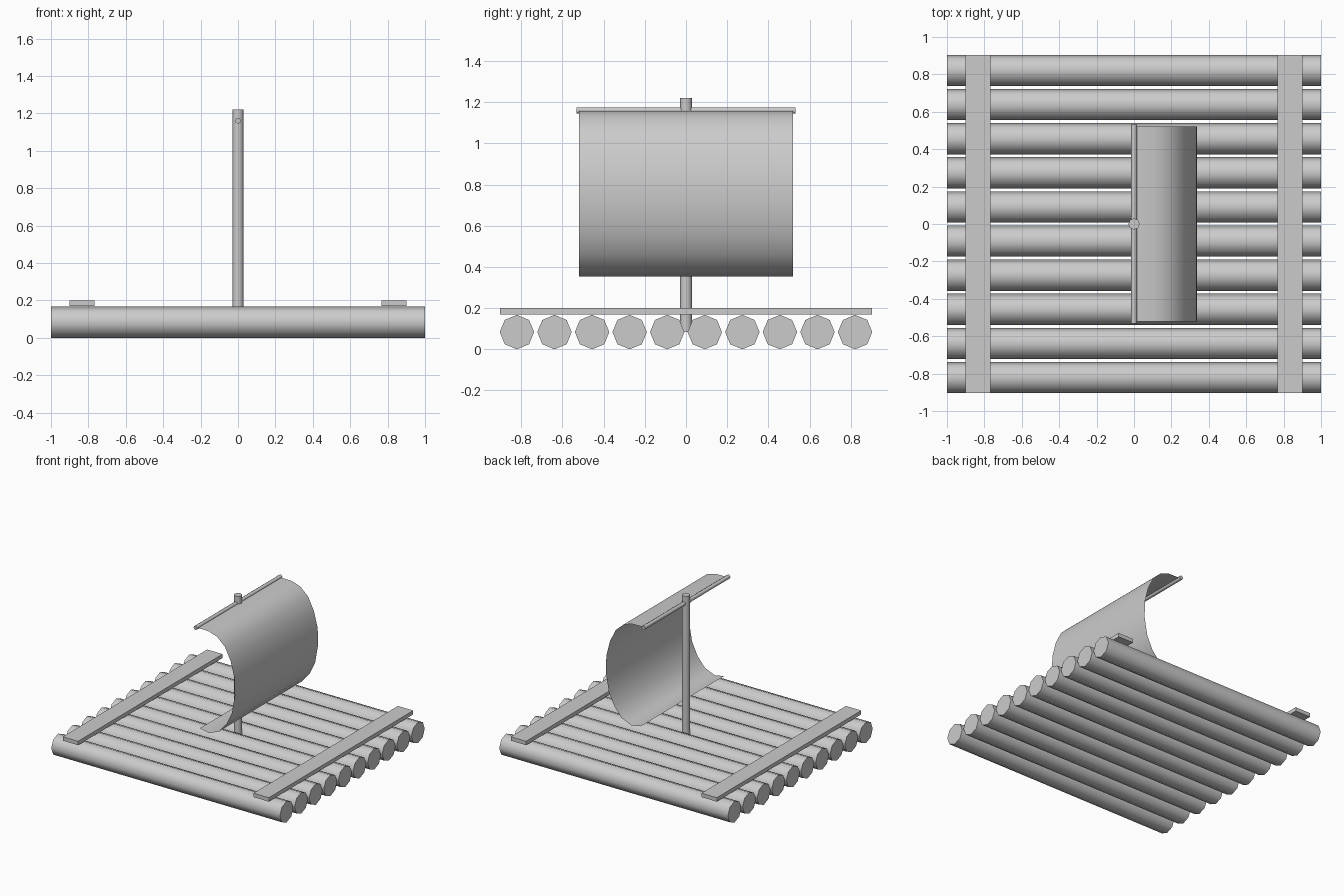
import bpy, bmesh, math

if "Cube" in bpy.data.objects:
    bpy.data.objects.remove(bpy.data.objects["Cube"])

mat = bpy.data.materials.new("plain grey")
mat.diffuse_color = (0.6, 0.6, 0.6, 1)
mat.use_nodes = True
mat.node_tree.nodes["Principled BSDF"].inputs["Base Color"].default_value = mat.diffuse_color


def finish(name, smooth=True):
    ob = bpy.context.object
    ob.name = name
    ob.data.materials.append(mat)
    if smooth:
        bpy.ops.object.shade_smooth_by_angle(angle=math.radians(60))
    return ob


def rod(name, radius, length, centre, rotation=(0, 0, 0)):
    bpy.ops.mesh.primitive_cylinder_add(vertices=8, radius=radius, depth=length,
                                        location=centre, rotation=rotation)
    return finish(name)


# Deck of ten octagonal logs running along x
LOGS, SPACING, R = 10, 0.1825, 0.0835
for i in range(LOGS):
    y = (i - (LOGS - 1) / 2) * SPACING
    rod(f"deck_log_{i + 1}", R, 2.0, (0, y, R), (0, math.pi / 2, 0))

# Two cross planks on top of the logs
for side, label in ((-1, "left"), (1, "right")):
    bpy.ops.mesh.primitive_cube_add(size=1, location=(side * 0.834, 0, 0.185))
    bpy.context.object.scale = (0.134, 1.805, 0.031)
    bpy.ops.object.transform_apply(location=False, rotation=False, scale=True)
    finish(f"{label}_cross_plank", smooth=False)

# Mast and the yard that carries the sail
rod("mast", 0.03, 1.135, (0, 0, 0.6525))
rod("sail_yard", 0.0155, 1.065, (0, 0, 1.16), (math.pi / 2, 0, 0))

# Billowing sail: a thin sheet swept along y from its side profile
profile = [(0.0, 1.16), (0.107, 1.158), (0.182, 1.134), (0.25, 1.072), (0.3, 0.973),
           (0.333, 0.845), (0.336, 0.71), (0.311, 0.567), (0.262, 0.465),
           (0.198, 0.39), (0.112, 0.354), (0.03, 0.37)]
bm = bmesh.new()
rows = [[bm.verts.new((x, y, z)) for y in (-0.52, 0.52)] for x, z in profile]
for a, b in zip(rows, rows[1:]):
    bm.faces.new((a[0], b[0], b[1], a[1]))
mesh = bpy.data.meshes.new("sail")
bm.to_mesh(mesh)
bm.free()
sail = bpy.data.objects.new("sail", mesh)
bpy.context.collection.objects.link(sail)
bpy.ops.object.select_all(action='DESELECT')
sail.select_set(True)
bpy.context.view_layer.objects.active = sail
finish("sail")
